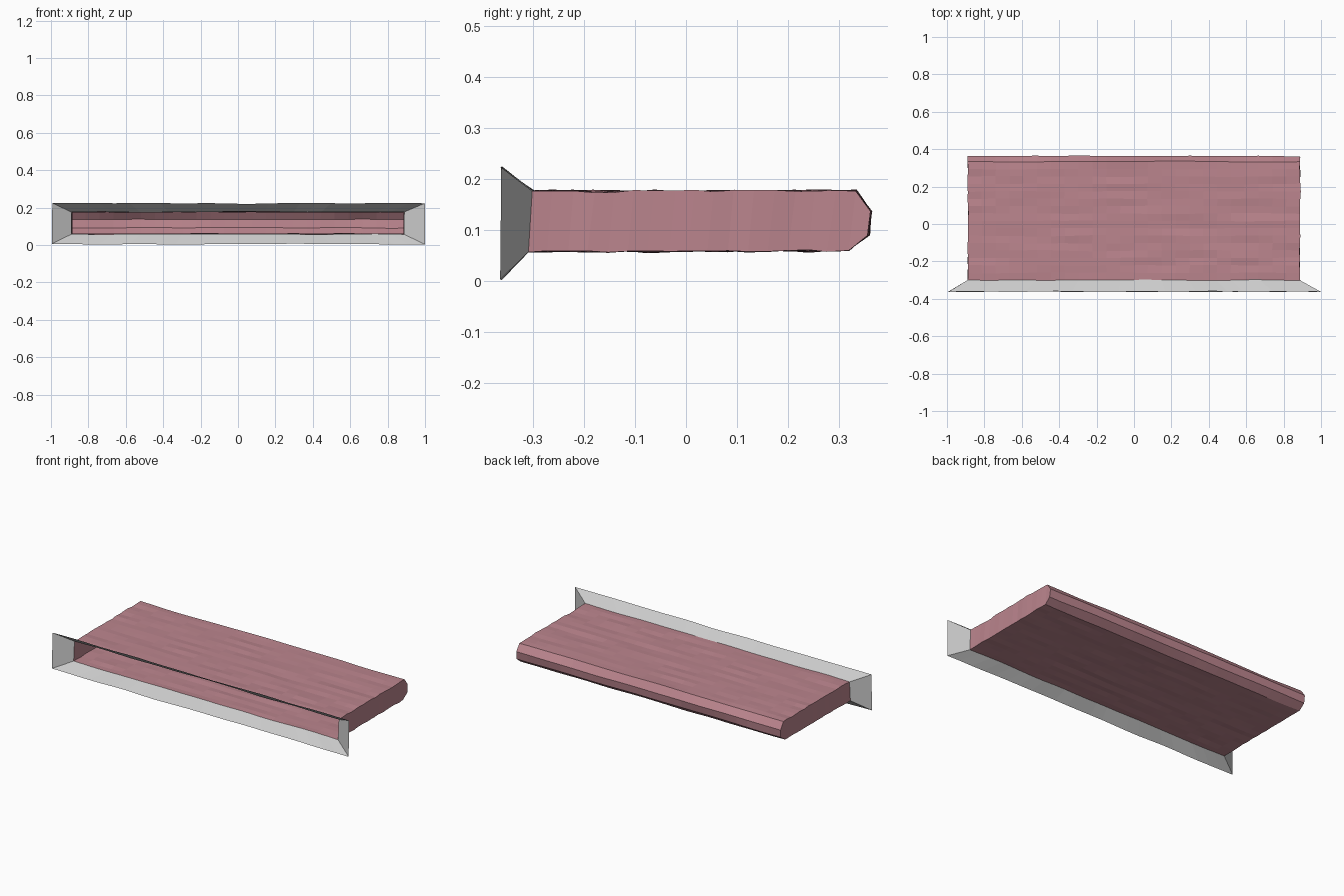
import bpy
import bmesh
from mathutils import Vector, noise

if "Cube" in bpy.data.objects:
    bpy.data.objects.remove(bpy.data.objects["Cube"])

NX, NY = 24, 16


def wobble(p):
    # gentle hand-made unevenness, stretched along x
    q = Vector((p.x * 4, p.y * 22, p.z * 12))
    return p + 0.005 * noise.noise_vector(q)


def lerp(a, b, n):
    a, b = Vector(a), Vector(b)
    return [a.lerp(b, i / n) for i in range(n + 1)]


def build(name, strips, color=None):
    # each strip is a list of rows of points, bridged with quads
    bm = bmesh.new()
    for rows in strips:
        vs = [[bm.verts.new(wobble(p)) for p in row] for row in rows]
        for r0, r1 in zip(vs, vs[1:]):
            for i in range(len(r0) - 1):
                bm.faces.new((r0[i], r0[i + 1], r1[i + 1], r1[i]))
    bmesh.ops.remove_doubles(bm, verts=bm.verts, dist=0.0005)
    bmesh.ops.recalc_face_normals(bm, faces=bm.faces)
    mesh = bpy.data.meshes.new(name)
    bm.to_mesh(mesh)
    bm.free()
    obj = bpy.data.objects.new(name, mesh)
    bpy.context.collection.objects.link(obj)
    if color:
        mat = bpy.data.materials.new(name + "_paint")
        mat.diffuse_color = color
        mat.use_nodes = True
        mat.node_tree.nodes["Principled BSDF"].inputs["Base Color"].default_value = mat.diffuse_color
        mesh.materials.append(mat)
    return obj


# flat sleeve, open at the front, with a faceted back edge
W = 0.888
top = lerp((0, -0.30, 0.176), (0, 0.333, 0.177), NY)
bottom = lerp((0, -0.31, 0.058), (0, 0.318, 0.060), NY)
back_upper, back_lower = Vector((0, 0.364, 0.136)), Vector((0, 0.358, 0.090))
profile = top + [back_upper, back_lower] + bottom[::-1]


def across(p, w=W):
    return lerp((-w, p.y, p.z), (w, p.y, p.z), NX)


strips = [[across(p) for p in profile]]
for s in (-W, W):
    side = Vector((s, 0, 0))
    upper = [p + side for p in top + [back_upper]]
    lower = [p + side for p in bottom + [back_lower]]
    strips.append([upper, lower])
build("sleeve", strips, (0.50, 0.235, 0.27, 1))

# flared rim around the opening
R = 0.997
rim_top, rim_bottom = Vector((0, -0.361, 0.223)), Vector((0, -0.363, 0.004))
strips = [[across(top[0]), across(rim_top, R)],
          [across(bottom[0]), across(rim_bottom, R)]]
for s in (-1, 1):
    inner, outer = Vector((s * W, 0, 0)), Vector((s * R, 0, 0))
    strips.append([[top[0] + inner, bottom[0] + inner],
                   [rim_top + outer, rim_bottom + outer]])
build("flared_rim", strips)
